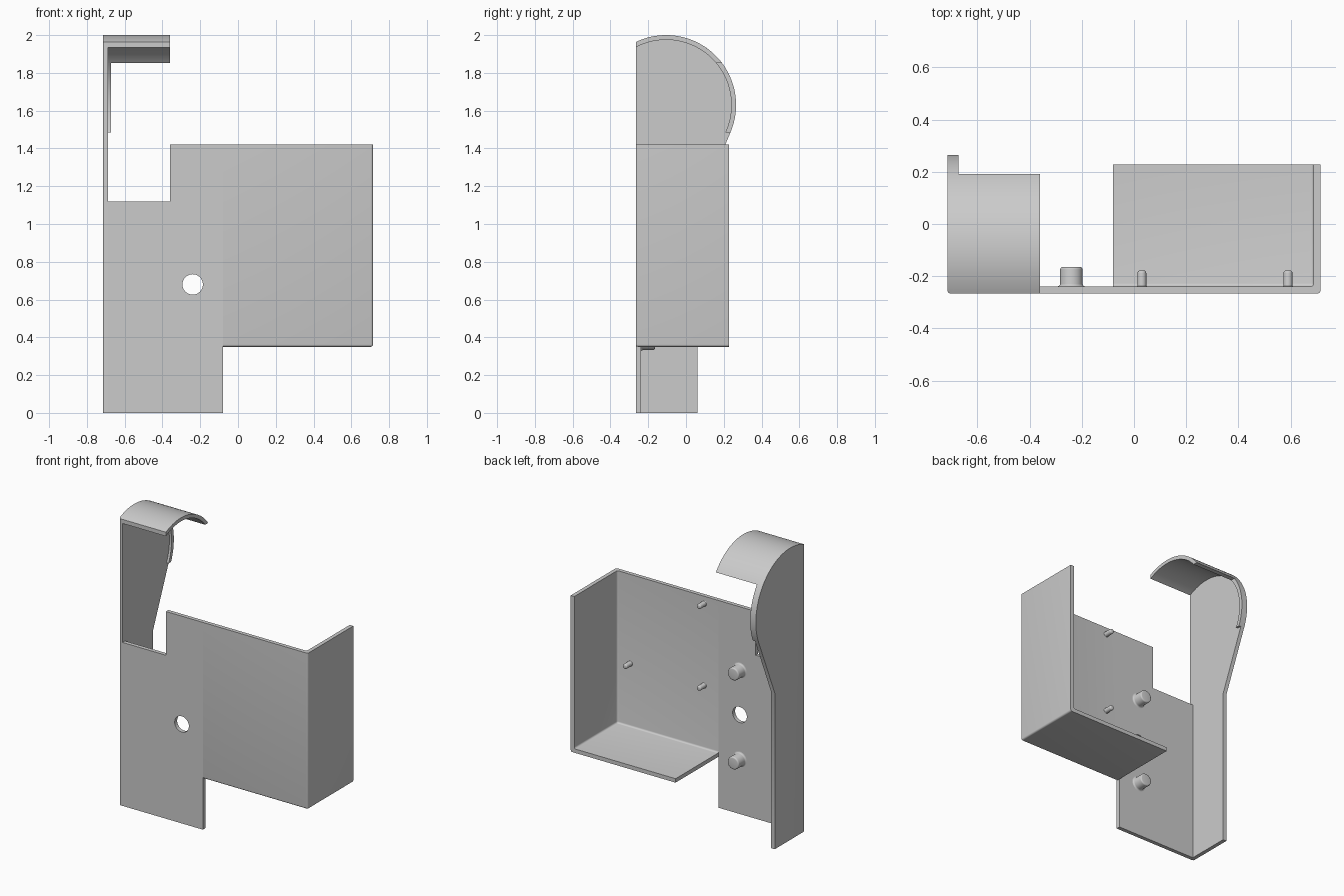
import bpy, bmesh
from math import sin, cos, asin, acos, radians, pi
from mathutils import Vector

cube = bpy.data.objects.get("Cube")
if cube:
    bpy.data.objects.remove(cube, do_unlink=True)

grey = bpy.data.materials.new("light grey plastic")
grey.use_nodes = True
colour = (0.6, 0.6, 0.6, 1)
grey.diffuse_color = colour
grey.node_tree.nodes["Principled BSDF"].inputs["Base Color"].default_value = colour

# Shared dimensions
X, Y, WALL = 0.715, 0.266, 0.027
INNER_Y = -Y + WALL
NOTCH_X = -0.08
HUB_Y, HUB_Z, R = -0.105, 1.63, 0.37


def finish(name, bm):
    bmesh.ops.recalc_face_normals(bm, faces=bm.faces)
    mesh = bpy.data.meshes.new(name)
    bm.to_mesh(mesh)
    bm.free()
    mesh.materials.append(grey)
    ob = bpy.data.objects.new(name, mesh)
    bpy.context.collection.objects.link(ob)
    bpy.ops.object.select_all(action='DESELECT')
    ob.select_set(True)
    bpy.context.view_layer.objects.active = ob
    bpy.ops.object.shade_smooth_by_angle(angle=radians(35))
    return ob


def prism(name, points, axis, start, end, round_edge=None, radius=0.012):
    """Extrude a closed outline along x or y; optionally round edges chosen by a rule."""
    bm = bmesh.new()
    place = (lambda a, b: (start, a, b)) if axis == 'x' else (lambda a, b: (a, start, b))
    face = bm.faces.new([bm.verts.new(place(a, b)) for a, b in points])
    out = bmesh.ops.extrude_face_region(bm, geom=[face])
    step = Vector((end - start, 0, 0)) if axis == 'x' else Vector((0, end - start, 0))
    bmesh.ops.translate(bm, vec=step, verts=[v for v in out['geom'] if isinstance(v, bmesh.types.BMVert)])
    if round_edge:
        edges = [e for e in bm.edges if round_edge(*[v.co for v in e.verts])]
        bmesh.ops.bevel(bm, geom=edges, offset=radius, segments=4, profile=0.5, affect='EDGES')
    return finish(name, bm)


def rect(x0, x1, z0, z1):
    return [(x0, z0), (x1, z0), (x1, z1), (x0, z1)]


def cut(target, cutter):
    """Subtract the cutter, apply, and discard it."""
    mod = target.modifiers.new("cut", 'BOOLEAN')
    mod.operation, mod.solver, mod.object = 'DIFFERENCE', 'EXACT', cutter
    bpy.ops.object.select_all(action='DESELECT')
    target.select_set(True)
    bpy.context.view_layer.objects.active = target
    bpy.ops.object.modifier_apply(modifier=mod.name)
    bpy.data.objects.remove(cutter, do_unlink=True)
    bpy.ops.object.shade_smooth_by_angle(angle=radians(35))


def corner_rule(x, y, z):
    """Edges lying on at least two of the three corner planes."""
    def rule(a, b):
        on = [abs(a[i] - p) < 1e-4 and abs(b[i] - p) < 1e-4 for i, p in enumerate((x, y, z))]
        return sum(on) >= 2
    return rule


def arc(radius, a0, a1, n):
    return [(HUB_Y + radius * cos(a0 + (a1 - a0) * i / n),
             HUB_Z + radius * sin(a0 + (a1 - a0) * i / n)) for i in range(n + 1)]


def lathe(name, x, z, profile, n=32):
    """Revolve a (radius, y) profile about an axis along y."""
    bm = bmesh.new()
    verts = [bm.verts.new((x + r, y, z)) for r, y in profile]
    edges = [bm.edges.new(pair) for pair in zip(verts, verts[1:])]
    bmesh.ops.spin(bm, geom=verts + edges, cent=(x, 0, z), axis=(0, 1, 0), angle=2 * pi, steps=n)
    bmesh.ops.remove_doubles(bm, verts=bm.verts, dist=1e-5)
    return finish(name, bm)


# Open tray: front plate, side wall and shelf
shelf_z, top_z = 0.35, 1.42
tray = prism("tray", rect(NOTCH_X, X, shelf_z, top_z), 'y', -Y, 0.227,
             corner_rule(X, -Y, shelf_z))
cut(tray, prism("tray_cutter", rect(-0.5, X - WALL, shelf_z + WALL, 2), 'y', INNER_Y, 1,
                corner_rule(X - WALL, INNER_Y, shelf_z + WALL)))

# Stepped front panel with a round hole
panel = prism("front_panel", [(-X + WALL, 0), (NOTCH_X, 0), (NOTCH_X, top_z), (-0.36, top_z),
                              (-0.36, 1.12), (-X + WALL, 1.12)], 'y', -Y, INNER_Y)
hole_x, hole_z = -0.24, 0.68
ring = [(hole_x + 0.054 * cos(2 * pi * i / 48), hole_z + 0.054 * sin(2 * pi * i / 48)) for i in range(48)]
cut(panel, prism("hole_cutter", ring, 'y', -0.5, 0))

# Tall side arm ending in a round head
low = asin(-0.145 / R)
front = acos((-Y - HUB_Y) / R)
outline = [(-Y, 0), (0.06, 0), (0.06, 1.07)] + arc(R, low, front, 48)
prism("side_arm", outline, 'x', -X, -X + WALL,
      lambda a, b: max(a.x, b.x) < -X + 1e-4 and max(a.y, b.y) < -Y + 1e-4)

# Curved hood and the narrow rim continuing it down the back
r = R - 0.025
hood_z = 0.222


def band(name, x1, outer0, outer1, inner0, inner1):
    prism(name, arc(R, outer0, outer1, 32) + arc(r, inner1, inner0, 32), 'x', -X + WALL - 0.001, x1)


hood_out, hood_in = asin(hood_z / R), asin(hood_z / r)
band("hood", -0.36, hood_out, front, hood_in, acos((-Y - HUB_Y) / r))
band("head_rim", -0.672, low, hood_out, asin(-0.145 / r), hood_in)

# Pegs on the back of the plate: two thick, three thin
def peg(name, x, z, radius, tip, soft, flare):
    base = INNER_Y - 0.002
    profile = [(radius + flare, base), (radius + flare, INNER_Y)]
    profile += [(radius + flare * (1 - sin(t)), INNER_Y + flare * (1 - cos(t)))
                for t in (pi / 8, pi / 4, 3 * pi / 8, pi / 2)]
    profile += [(radius - soft * (1 - cos(t)), tip - soft * (1 - sin(t)))
                for t in (0, pi / 8, pi / 4, 3 * pi / 8, pi / 2)]
    lathe(name, x, z, profile + [(0, tip)])


for side, dz in (("lower", -0.305), ("upper", 0.305)):
    peg(side + "_thick_peg", hole_x, hole_z + dz, 0.043, -0.165, 0.009, 0.01)
for i, (x, z) in enumerate([(0.03, 1.37), (0.03, 0.81), (0.59, 0.81)]):
    peg("thin_peg_%d" % (i + 1), x, z, 0.017, -0.178, 0.01, 0.004)
